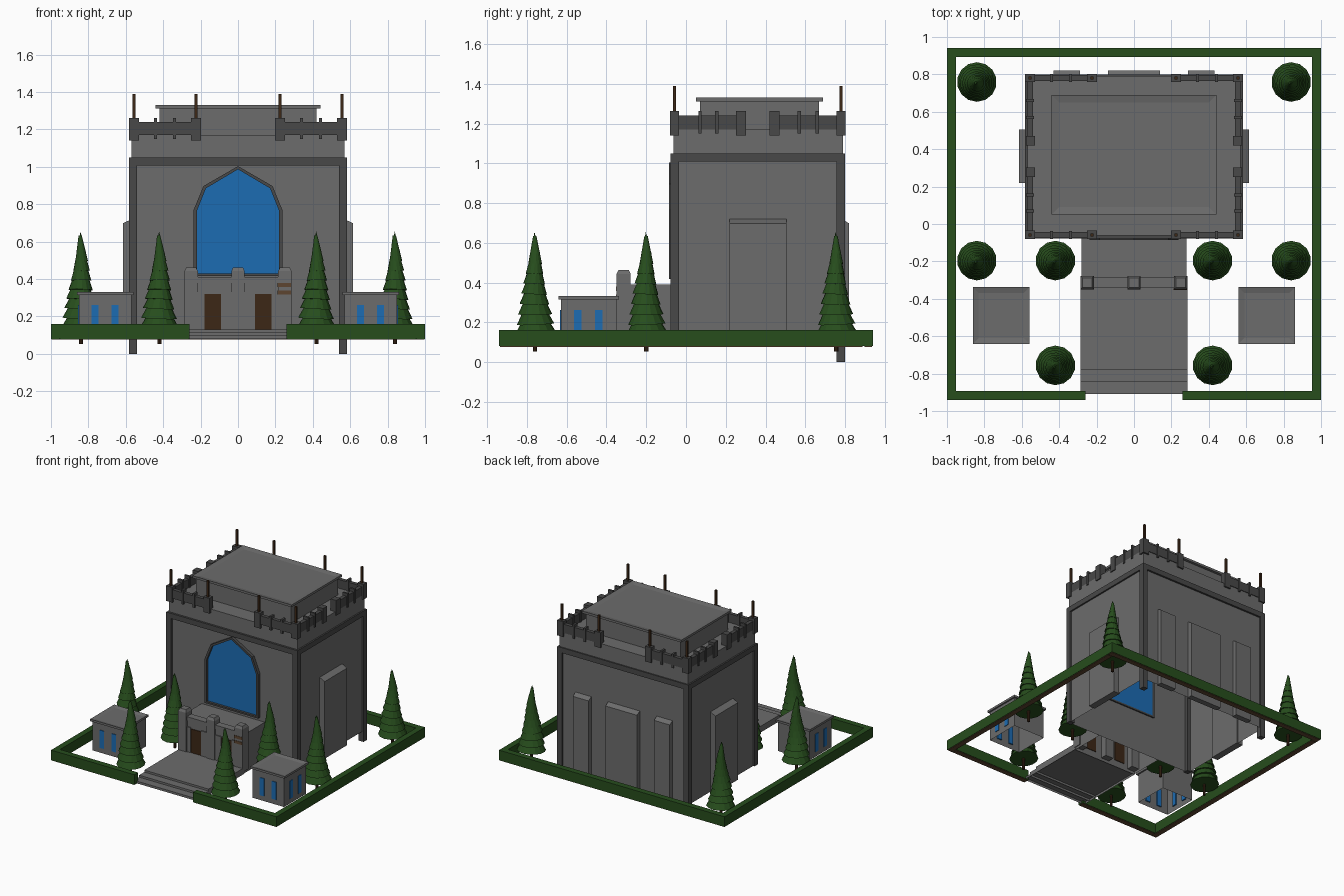
import bpy, bmesh, math
from mathutils import Matrix

if "Cube" in bpy.data.objects:
    bpy.data.objects.remove(bpy.data.objects["Cube"])


def mat(name, c):
    m = bpy.data.materials.new(name)
    m.diffuse_color = (*c, 1)
    m.use_nodes = True
    m.node_tree.nodes["Principled BSDF"].inputs["Base Color"].default_value = m.diffuse_color
    return m


STONE = mat("stone", (0.15, 0.15, 0.15))
DARK = mat("dark_stone", (0.065, 0.065, 0.065))
BLUE = mat("glass", (0.012, 0.15, 0.45))
WOOD = mat("wood", (0.045, 0.02, 0.008))
TAN = mat("tan_wood", (0.11, 0.06, 0.03))
GREEN = mat("leaf", (0.02, 0.075, 0.012))


def finish(bm, name, m):
    me = bpy.data.meshes.new(name)
    bm.to_mesh(me)
    bm.free()
    me.materials.append(m)
    ob = bpy.data.objects.new(name, me)
    bpy.context.collection.objects.link(ob)
    return ob


def add_box(bm, x0, x1, y0, y1, z0, z1, hollow=False, rim=0, drop=0):
    """Box; hollow removes the floor, rim/drop inset and lower (or raise) the top."""
    M = Matrix.Translation(((x0+x1)/2, (y0+y1)/2, (z0+z1)/2)) @ Matrix.Diagonal(
        (abs(x1-x0), abs(y1-y0), z1-z0, 1))
    vs = bmesh.ops.create_cube(bm, size=1, matrix=M)["verts"]
    faces = {f for v in vs for f in v.link_faces}
    bm.normal_update()
    top = max(faces, key=lambda f: f.calc_center_median().z)
    low = min(faces, key=lambda f: f.calc_center_median().z)
    if rim:
        bmesh.ops.inset_region(bm, faces=[top], thickness=rim)
        for v in top.verts:
            v.co.z -= drop
    if hollow:
        bmesh.ops.delete(bm, geom=[low], context='FACES_ONLY')


def boxes(name, items, m=STONE, **kw):
    bm = bmesh.new()
    for it in items:
        add_box(bm, *it, **kw)
    return finish(bm, name, m)


def prism(bm, pts, vec):
    """Extrude a closed 3D outline along vec."""
    f = bm.faces.new([bm.verts.new(p) for p in pts])
    r = bmesh.ops.extrude_face_region(bm, geom=[f])["geom"]
    bmesh.ops.translate(bm, vec=vec, verts=[v for v in r if isinstance(v, bmesh.types.BMVert)])
    bmesh.ops.recalc_face_normals(bm, faces=bm.faces[:])


S = (-1, 1)

# Main hall, upper storey and roof block
boxes("main_hall", [(-.57, .57, -.06, .785, .08, 1.05)], hollow=True)
boxes("upper_storey", [(-.57, .57, -.062, .79, 1.05, 1.17)])
boxes("roof_block", [(-.42, .42, .07, .67, 1.17, 1.315)])
boxes("roof_rim", [(-.44, .44, .05, .69, 1.312, 1.33)], rim=.057, drop=.008)

# Dark corner posts and top band
boxes("corner_posts", [(s*.54, s*.582, *y) for s in S
                       for y in ((-.078, -.036, .08, 1.05), (.758, .8, 0, 1.05))], DARK)
boxes("top_band", [(-.54, .54, -.078, -.055, 1.008, 1.05), (-.54, .54, .78, .8, 1.008, 1.05)]
      + [(s*.56, s*.582, -.036, .758, 1.008, 1.05) for s in S], DARK)

# Battlements on all four sides, with gaps in the middle
walls, posts, poles = [], [], []
for s in S:
    for y in (-.058, .78):
        walls.append((s*.22, s*.56, y-.015, y+.015, 1.17, 1.24))
        for x in (.555, .225):
            px = s*x
            posts.append((px-.027, px+.027, y-.022, y+.022, 1.14, 1.262))
            poles.append((px-.008, px+.008, y-.008, y+.008, 1.24, 1.39))
        for x in (.34, .44):
            posts.append((s*x-.008, s*x+.008, y-.021, y+.021, 1.15, 1.262))
    for a, b, end, mids in ((-.05, .28, .277, (.07, .155)), (.44, .78, .445, (.57, .66))):
        walls.append((s*.54, s*.57, a, b, 1.17, 1.24))
        posts.append((s*.528, s*.578, end-.026, end+.026, 1.14, 1.262))
        for y in mids:
            posts.append((s*.534, s*.578, y-.008, y+.008, 1.15, 1.262))
boxes("battlement_walls", walls, DARK)
boxes("battlement_posts", posts, DARK)
boxes("roof_poles", poles, WOOD)

# Arched window and its frame
half = [(.22, .43), (.22, .765), (.172, .885), (0, .987)]
outer = [(.237, .417), (.237, .77), (.185, .897), (0, 1.004)]


def arch(h):
    return h + [(-x, z) for x, z in h[-2::-1]]


bm = bmesh.new()
prism(bm, [(x, -.066, z) for x, z in arch(half)], (0, .016, 0))
finish(bm, "arched_window", BLUE)
bm = bmesh.new()
o, i = arch(outer), arch(half)
for k in range(len(o)):
    j = (k+1) % len(o)
    prism(bm, [(p[0], -.085, p[1]) for p in (o[k], o[j], i[j], i[k])], (0, .035, 0))
bmesh.ops.remove_doubles(bm, verts=bm.verts[:], dist=1e-4)
finish(bm, "window_frame", DARK)

# Sloped buttress panels on the sides and back
bm = bmesh.new()
for s in S:
    prism(bm, [(s*x, .22, z) for x, z in ((.56, .08), (.615, .08), (.615, .698), (.56, .725))],
          (0, .285, 0))
for a, w in ((-.43, .14), (-.14, .28), (.29, .14)):
    prism(bm, [(a, y, z) for y, z in ((.775, .08), (.82, .08), (.82, .698), (.775, .725))],
          (w, 0, 0))
finish(bm, "buttress_panels", STONE)

# Entrance porch
boxes("porch", [(-.28, .28, -.335, -.06, .08, .39)], hollow=True)
boxes("porch_parapet", [(-.28, .28, -.342, -.285, .38, .41)])
boxes("porch_pillars", [(x-.036, x+.036, -.35, -.278, .1, .44) for x in (-.25, 0, .25)])
boxes("pillar_caps", [(x-.036, x+.036, -.35, -.278, .438, .442) for x in (-.25, 0, .25)],
      rim=.014, drop=-.02)
boxes("door_pilasters", [(s*a, s*b, -.343, -.33, .1, .33) for s in S
                         for a, b in ((.036, .088), (.183, .218))])
boxes("doors", [(s*.09, s*.18, -.34, -.325, .13, .32) for s in S], WOOD)
boxes("signs", [(.212, .284, -.353, -.345, z, z+.022) for z in (.318, .358)], TAN)

# Forecourt and steps
boxes("forecourt", [(-.285, .285, y, -.33, .08, z) for y, z in
                    ((-.91, .098), (-.845, .114), (-.78, .13))], hollow=True)

# Side kiosks
for s, side in zip(S, ("left", "right")):
    c = s*.71
    boxes(side+"_kiosk", [(c-.14, c+.14, -.63, -.35, .08, .32)], hollow=True)
    boxes(side+"_kiosk_roof", [(c-.152, c+.152, -.642, -.338, .315, .332)], rim=.045, drop=.008)
    win = [(c+d-.019, c+d+.019, -.635, -.62, .12, .262) for d in (-.055, .052)]
    win += [(s*.84, s*.855, -.49+d-.019, -.49+d+.019, .12, .262) for d in (-.055, .052)]
    boxes(side+"_kiosk_windows", win, BLUE)

# Hedge ring with a gap at the front, and soil under it
hedge = [(-1, 1, .893, .94)] + [(s*.953, s, -.94, .893) for s in S] + \
        [(s*.26, s*.953, -.94, -.893) for s in S]
boxes("hedge", [(*h, .08, .16) for h in hedge], GREEN)
boxes("hedge_soil", [(a+math.copysign(.004, b-a), b-math.copysign(.004, b-a), y0+.004, y1-.004,
                      .076, .081) for a, b, y0, y1 in hedge], TAN)

# Layered conical trees
bm, tb = bmesh.new(), bmesh.new()
N = 9
for x, y in ((.84, .755), (.84, -.2), (.42, -.2), (.42, -.76)):
    for s in S:
        for k in range(N):
            z0 = .14 + .455*k/N
            z1 = min(z0+.14, .655)
            r = .106*(.665-z0)/.525
            r1 = 0 if k == N-1 else r*.25
            M = Matrix.Translation((s*x, y, (z0+z1)/2)) @ Matrix.Rotation(k*.7, 4, 'Z') \
                @ Matrix.Rotation(.06, 4, 'X')
            bmesh.ops.create_cone(bm, cap_ends=True, segments=14, radius1=r, radius2=r1,
                                  depth=z1-z0, matrix=M)
        bmesh.ops.create_cone(tb, cap_ends=True, segments=8, radius1=.011, radius2=.011,
                              depth=.12, matrix=Matrix.Translation((s*x, y, .112)))
finish(bm, "tree_foliage", GREEN)
finish(tb, "tree_trunks", WOOD)
